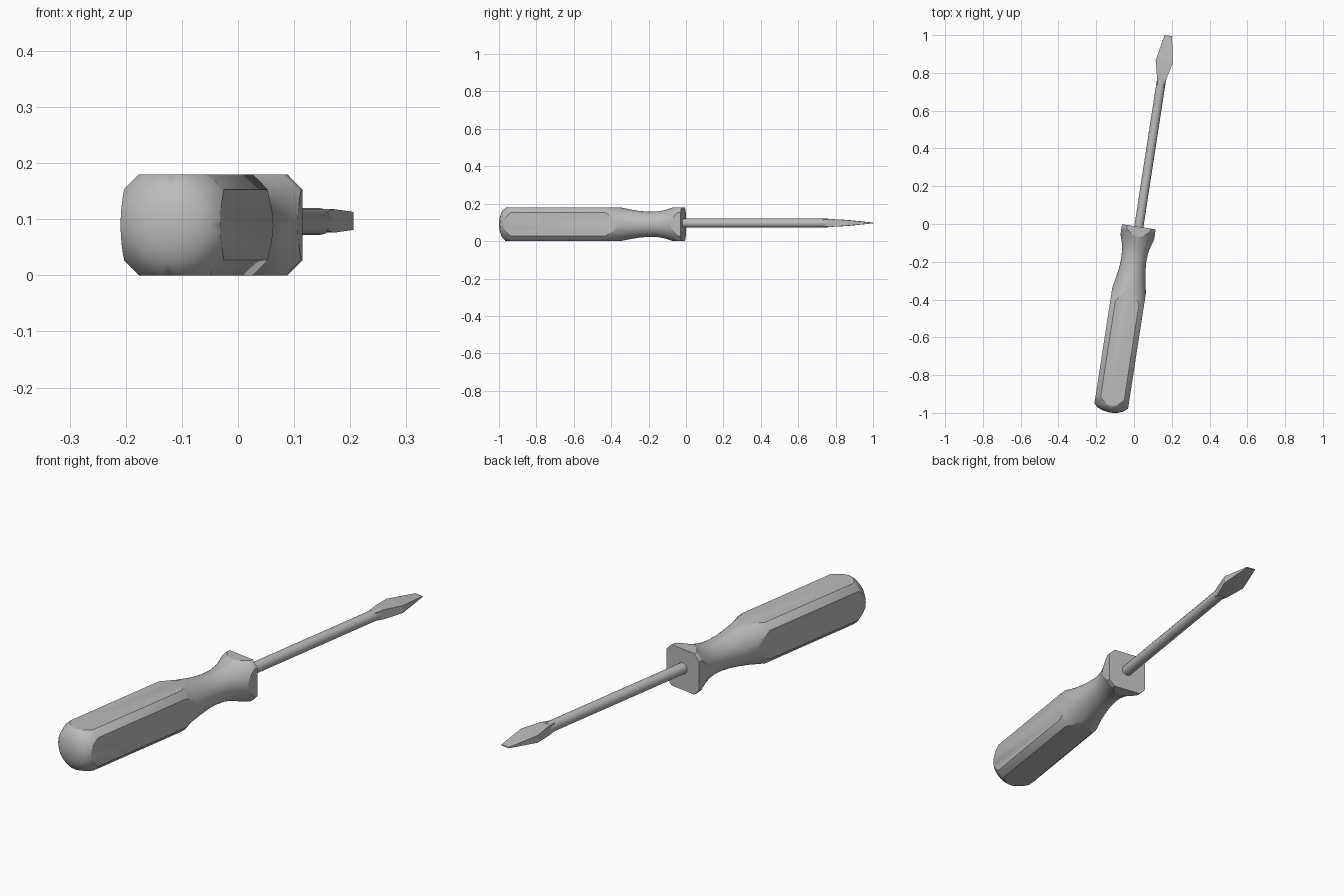
import bpy, bmesh
from math import radians, sin, cos, pi
from mathutils import Matrix

old = bpy.data.objects.get("Cube")
if old:
    bpy.data.objects.remove(old, do_unlink=True)

ANGLE = radians(8.75)

grey = bpy.data.materials.new("plain_grey")
grey.use_nodes = True
grey.diffuse_color = (0.5, 0.5, 0.5, 1)
grey.node_tree.nodes["Principled BSDF"].inputs["Base Color"].default_value = (0.5, 0.5, 0.5, 1)


def round_section(r, sides):
    return [(r * cos(2 * pi * i / sides), r * sin(2 * pi * i / sides)) for i in range(sides)]


def chamfered_square(h, c):
    return [(h, -c), (h, c), (c, h), (-c, h), (-h, c), (-h, -c), (-c, -h), (c, -h)]


def rectangle(w, t):
    return [(w, -t), (w, t), (-w, t), (-w, -t)]


def loft(name, sections, z):
    """Skin a list of (distance along the tool, outline) and aim it along the tool's axis."""
    bm = bmesh.new()
    rings = [[bm.verts.new((x, s, h)) for x, h in outline] for s, outline in sections]
    n = len(rings[0])
    for a, b in zip(rings, rings[1:]):
        for i in range(n):
            bm.faces.new((a[i], a[(i + 1) % n], b[(i + 1) % n], b[i]))
    bm.faces.new(rings[0])
    bm.faces.new(rings[-1])
    bmesh.ops.recalc_face_normals(bm, faces=bm.faces)
    bm.transform(Matrix.Translation((0.028, 0, z)) @ Matrix.Rotation(-ANGLE, 4, 'Z'))
    mesh = bpy.data.meshes.new(name)
    bm.to_mesh(mesh)
    bm.free()
    mesh.materials.append(grey)
    obj = bpy.data.objects.new(name, mesh)
    bpy.context.collection.objects.link(obj)
    return obj


def smooth(obj, degrees):
    bpy.ops.object.select_all(action='DESELECT')
    obj.select_set(True)
    bpy.context.view_layer.objects.active = obj
    bpy.ops.object.shade_smooth_by_angle(angle=radians(degrees))


# Handle: a chamfered square bar trimmed by a turned profile
handle = loft("handle", [(s, chamfered_square(0.09, 0.063)) for s in (-1.05, -0.015)], 0.09)
profile = [(-1.01, 0.01), (-1.005, 0.04), (-0.995, 0.068), (-0.975, 0.09), (-0.945, 0.105),
           (-0.91, 0.12), (-0.45, 0.12), (-0.4, 0.102), (-0.36, 0.091), (-0.3, 0.079),
           (-0.25, 0.071), (-0.2, 0.067), (-0.15, 0.069), (-0.11, 0.077), (-0.07, 0.09),
           (-0.04, 0.105), (0.0, 0.125)]
turned = loft("turned_cutter", [(s, round_section(r, 48)) for s, r in profile], 0.09)
trim = handle.modifiers.new("trim", 'BOOLEAN')
trim.operation = 'INTERSECT'
trim.solver = 'EXACT'
trim.object = turned
bpy.context.view_layer.objects.active = handle
handle.select_set(True)
bpy.ops.object.modifier_apply(modifier=trim.name)
bpy.data.objects.remove(turned, do_unlink=True)
smooth(handle, 28)

# Shaft
shaft = loft("shaft", [(s, round_section(0.024, 16)) for s in (-0.05, 0.77)], 0.096)
smooth(shaft, 40)

# Flat blade: flares out, then narrows to a thin edge
loft("blade", [(0.74, rectangle(0.017, 0.017)), (0.78, rectangle(0.025, 0.021)),
               (0.87, rectangle(0.046, 0.016)), (1.009, rectangle(0.02, 0.002))], 0.097)
